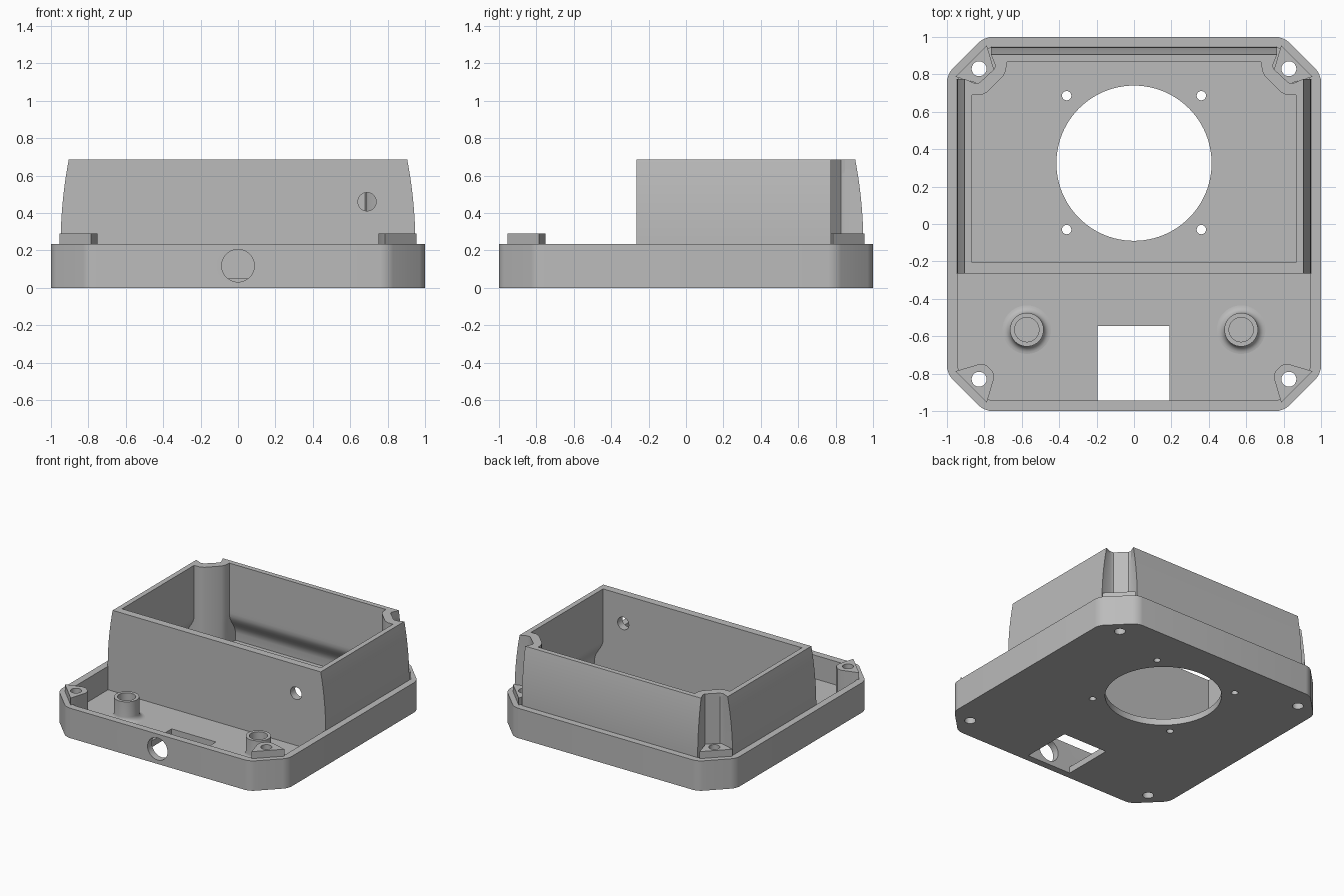
import bpy, bmesh, math
from mathutils import Matrix

cube = bpy.data.objects.get("Cube")
if cube:
    bpy.data.objects.remove(cube)

grey = bpy.data.materials.new("plastic grey")
grey.use_nodes = True
grey.diffuse_color = (0.5, 0.5, 0.5, 1)
grey.node_tree.nodes["Principled BSDF"].inputs["Base Color"].default_value = (0.5, 0.5, 0.5, 1)


def add_object(name, bm):
    bmesh.ops.recalc_face_normals(bm, faces=bm.faces)
    mesh = bpy.data.meshes.new(name)
    bm.to_mesh(mesh)
    bm.free()
    mesh.materials.append(grey)
    obj = bpy.data.objects.new(name, mesh)
    bpy.context.collection.objects.link(obj)
    return obj


def prism(name, points, z0, z1, rounding=0):
    """Extruded outline, optionally with rounded upright edges."""
    bm = bmesh.new()
    face = bm.faces.new([bm.verts.new((x, y, z0)) for x, y in points])
    new = bmesh.ops.extrude_face_region(bm, geom=[face])["geom"]
    bmesh.ops.translate(bm, vec=(0, 0, z1 - z0), verts=[v for v in new if isinstance(v, bmesh.types.BMVert)])
    if rounding:
        upright = [e for e in bm.edges if abs(e.verts[0].co.z - e.verts[1].co.z) > 0.01]
        bmesh.ops.bevel(bm, geom=upright, offset=rounding, segments=5, affect='EDGES', profile=0.5)
    return add_object(name, bm)


def rod(name, radius, depth, centre, along_y=False, sides=48):
    bm = bmesh.new()
    turn = Matrix.Rotation(math.pi / 2, 4, 'X') if along_y else Matrix()
    bmesh.ops.create_cone(bm, cap_ends=True, segments=sides, radius1=radius, radius2=radius,
                          depth=depth, matrix=Matrix.Translation(centre) @ turn)
    return add_object(name, bm)


def cut(obj, cutters):
    """Subtract the cutters and bake the result."""
    for c in cutters:
        c.hide_render = True
        mod = obj.modifiers.new("cut", 'BOOLEAN')
        mod.operation, mod.solver, mod.object = 'DIFFERENCE', 'EXACT', c
    bpy.context.view_layer.update()
    baked = bpy.data.meshes.new_from_object(obj.evaluated_get(bpy.context.evaluated_depsgraph_get()))
    obj.modifiers.clear()
    obj.data = baked
    for c in cutters:
        bpy.data.objects.remove(c)


def octagon(half, corner):
    return [(half, -corner), (half, corner), (corner, half), (-corner, half),
            (-half, corner), (-half, -corner), (-corner, -half), (corner, -half)]


FLOOR, RIM, TOP, TAB = 0.05, 0.235, 0.685, 0.29
FRONT = -0.265
corners = [(sx, sy) for sx in (-1, 1) for sy in (-1, 1)]
parts = []

# Tray with chamfered corners, floor openings and cable hole
tray = prism("tray", octagon(1, 0.8), 0, RIM, 0.04)
cutters = [prism("cavity_cutter", octagon(0.945, 0.778), FLOOR, 0.5, 0.03),
           prism("slot_cutter", [(-0.195, -0.945), (0.19, -0.945), (0.19, -0.545), (-0.195, -0.545)], -0.1, 0.1),
           rod("fan_cutter", 0.415, 0.4, (0, 0.325, 0), sides=96),
           rod("cable_cutter", 0.087, 0.2, (0, -1, 0.118), True)]
for sx, sy in corners:
    cutters.append(rod("fan_screw_cutter", 0.025, 0.4, (sx * 0.36, 0.328 + sy * 0.358, 0), sides=24))
    cutters.append(rod("corner_screw_cutter", 0.04, 1, (sx * 0.828, sy * 0.83, 0), sides=32))
cut(tray, cutters)
parts.append(tray)

# Corner screw bosses
tab = [(0.955, 0.787), (0.787, 0.955), (0.75, 0.83), (0.753, 0.79), (0.79, 0.753), (0.83, 0.75)]
for sx, sy in corners:
    name = ("back_" if sy > 0 else "front_") + ("left" if sx > 0 else "right") + "_boss"
    boss = prism(name, [(x * sx, y * sy) for x, y in tab], 0.04, TAB)
    cut(boss, [rod("boss_cutter", 0.04, 1, (sx * 0.828, sy * 0.83, 0.2), sides=32)])
    parts.append(boss)


# Upper housing: open walls that curve inward, stepped round the back bosses
def ring(width, front, notch):
    half = [(width, front)] + [(width if x is None else x, width if y is None else y) for x, y in notch]
    return half + [(-x, y) for x, y in reversed(half)]


outer_notch = [(None, 0.775), (0.85, 0.752), (0.825, 0.756), (0.746, 0.83), (0.742, 0.85), (0.765, None)]
inner_notch = [(None, 0.69), (0.815, 0.69), (0.785, 0.705), (0.70, 0.79), (0.685, 0.82), (0.68, None)]


def outer_width(z):
    return 0.948 - 0.043 * max(0, (z - RIM) / (TOP - RIM)) ** 2


def inner_width(z):
    t = min(1, max(0, (z - 0.11) / 0.17))
    return 0.94 - 0.075 * (t * t * (3 - 2 * t))


levels = [0.04, 0.11] + [0.11 + i * (TOP - 0.11) / 22 for i in range(1, 23)]
bm = bmesh.new()
rings = [[bm.verts.new((x, y, z)) for x, y in ring(outer_width(z), FRONT, outer_notch)] for z in levels]
rings += [[bm.verts.new((x, y, z)) for x, y in ring(inner_width(z), FRONT + 0.06, inner_notch)]
          for z in reversed(levels)]
for a, b in zip(rings, rings[1:] + rings[:1]):
    for i in range(len(a)):
        j = (i + 1) % len(a)
        bm.faces.new((a[i], a[j], b[j], b[i]))
housing = add_object("housing", bm)
cut(housing, [rod("wire_cutter", 0.049, 0.3, (0.69, FRONT, 0.46), True, 32)])
parts.append(housing)

# Hollow mounting posts with flared feet
flare = [(0.13 - 0.04 * math.sin(a), FLOOR + 0.04 * (1 - math.cos(a)))
         for a in [i * math.pi / 12 for i in range(7)]]
profile = [(0.13, 0.04)] + flare + [(0.09, 0.21), (0.065, 0.21), (0.065, 0.06), (0, 0.06)]
for side, sx in (("left", 1), ("right", -1)):
    bm = bmesh.new()
    verts = [bm.verts.new((r, 0, z)) for r, z in profile]
    edges = [bm.edges.new(pair) for pair in zip(verts, verts[1:])]
    bmesh.ops.spin(bm, geom=verts + edges, cent=(0, 0, 0), axis=(0, 0, 1), angle=math.tau, steps=40)
    bmesh.ops.remove_doubles(bm, verts=bm.verts, dist=0.0005)
    bmesh.ops.translate(bm, vec=(sx * 0.573, -0.565, 0), verts=bm.verts)
    parts.append(add_object(side + "_post", bm))

# Smooth the curves, keep the edges crisp
bpy.ops.object.select_all(action='DESELECT')
for part in parts:
    part.select_set(True)
bpy.context.view_layer.objects.active = tray
bpy.ops.object.shade_smooth_by_angle(angle=math.radians(30))
